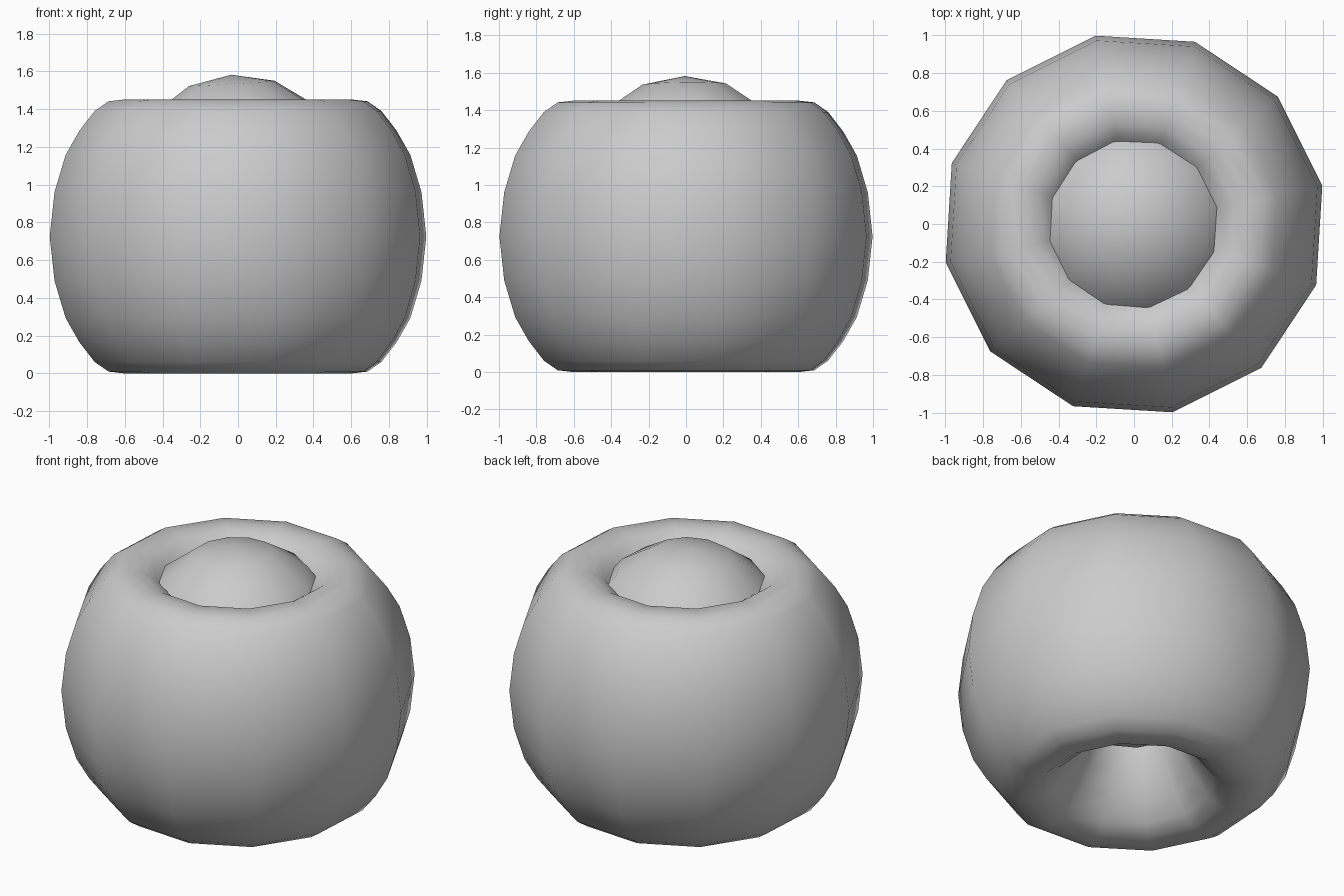
import bpy, bmesh
from math import cos, sin, pi, radians

if "Cube" in bpy.data.objects:
    bpy.data.objects.remove(bpy.data.objects["Cube"])

SIDES = 12
PHASE = radians(11.5)
MID_Z = 0.725
RING_R = 0.62

# quarter of the bead cross-section: (offset from ring radius, height from middle)
quarter = [(0.398, 0), (0.372, 0.235), (0.312, 0.432), (0.238, 0.56),
           (0.155, 0.665), (0.08, 0.716), (0, 0.725)]
half = quarter + [(-x, z) for x, z in reversed(quarter[:-1])]
section = half + [(x, -z) for x, z in reversed(half[1:-1])]


def finish(bm, name):
    bmesh.ops.recalc_face_normals(bm, faces=bm.faces)
    for f in bm.faces:
        f.smooth = True
    mesh = bpy.data.meshes.new(name)
    bm.to_mesh(mesh)
    bm.free()
    ob = bpy.data.objects.new(name, mesh)
    bpy.context.collection.objects.link(ob)
    return ob


# tall twelve-sided ring, open through the middle
bm = bmesh.new()
rings = []
for i in range(SIDES):
    a = PHASE + 2 * pi * i / SIDES
    rings.append([bm.verts.new(((RING_R + x) * cos(a), (RING_R + x) * sin(a), MID_Z + z))
                  for x, z in section])
n = len(section)
for i in range(SIDES):
    r0, r1 = rings[i], rings[(i + 1) % SIDES]
    for j in range(n):
        k = (j + 1) % n
        bm.faces.new((r0[j], r1[j], r1[k], r0[k]))
finish(bm, "outer_ring")

# slightly tilted ball seated in the hole, showing as a low dome on top
bm = bmesh.new()
bmesh.ops.create_uvsphere(bm, u_segments=12, v_segments=8, radius=0.605)
ball = finish(bm, "inner_ball")
ball.location = (0.0, 0.0, 0.978)
ball.rotation_euler = (0, radians(-3.5), PHASE)
